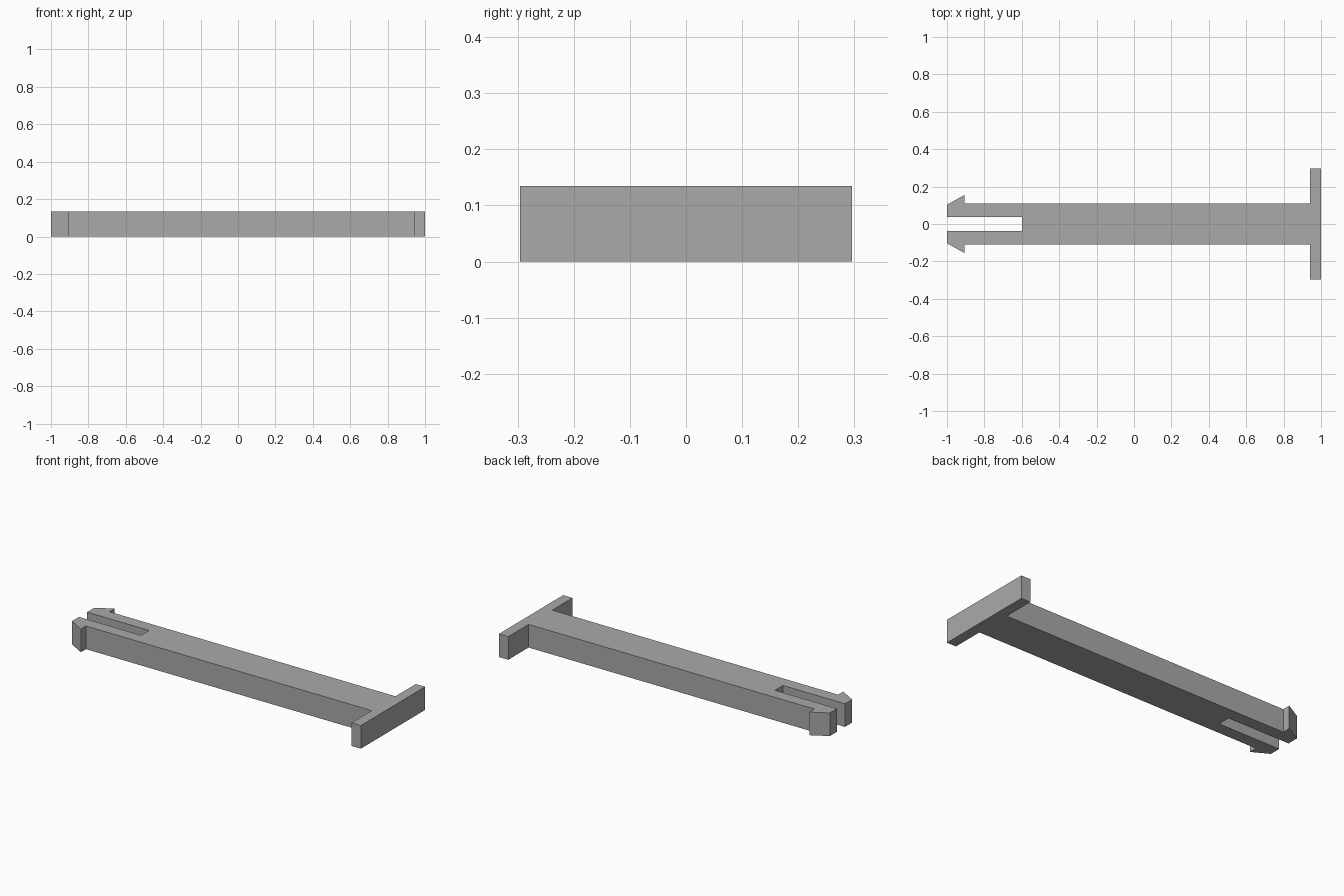
import bpy
import bmesh

cube = bpy.data.objects.get("Cube")
if cube:
    bpy.data.objects.remove(cube, do_unlink=True)

HEIGHT = 0.135

# Single grey plastic
grey = bpy.data.materials.new("grey plastic")
grey.use_nodes = True
colour = (0.4, 0.4, 0.4, 1)
grey.diffuse_color = colour
grey.node_tree.nodes["Principled BSDF"].inputs["Base Color"].default_value = colour

# Half outline: slot end, slotted prong, barb, shaft, then the cross head
half = [(-0.6, 0.037), (-1, 0.037), (-1, 0.103), (-0.905, 0.156),
        (-0.905, 0.109), (0.94, 0.109), (0.94, 0.296), (1, 0.296)]
outline = half + [(x, -y) for x, y in reversed(half)]

# Extrude the mirrored outline into one solid pin
bm = bmesh.new()
base = bm.faces.new([bm.verts.new((x, y, 0)) for x, y in outline])
top = bmesh.ops.extrude_face_region(bm, geom=[base])["geom"]
bmesh.ops.translate(bm, vec=(0, 0, HEIGHT),
                    verts=[v for v in top if isinstance(v, bmesh.types.BMVert)])
bmesh.ops.recalc_face_normals(bm, faces=bm.faces)

mesh = bpy.data.meshes.new("snap_pin")
bm.to_mesh(mesh)
bm.free()
mesh.materials.append(grey)
pin = bpy.data.objects.new("snap_pin", mesh)
bpy.context.collection.objects.link(pin)
